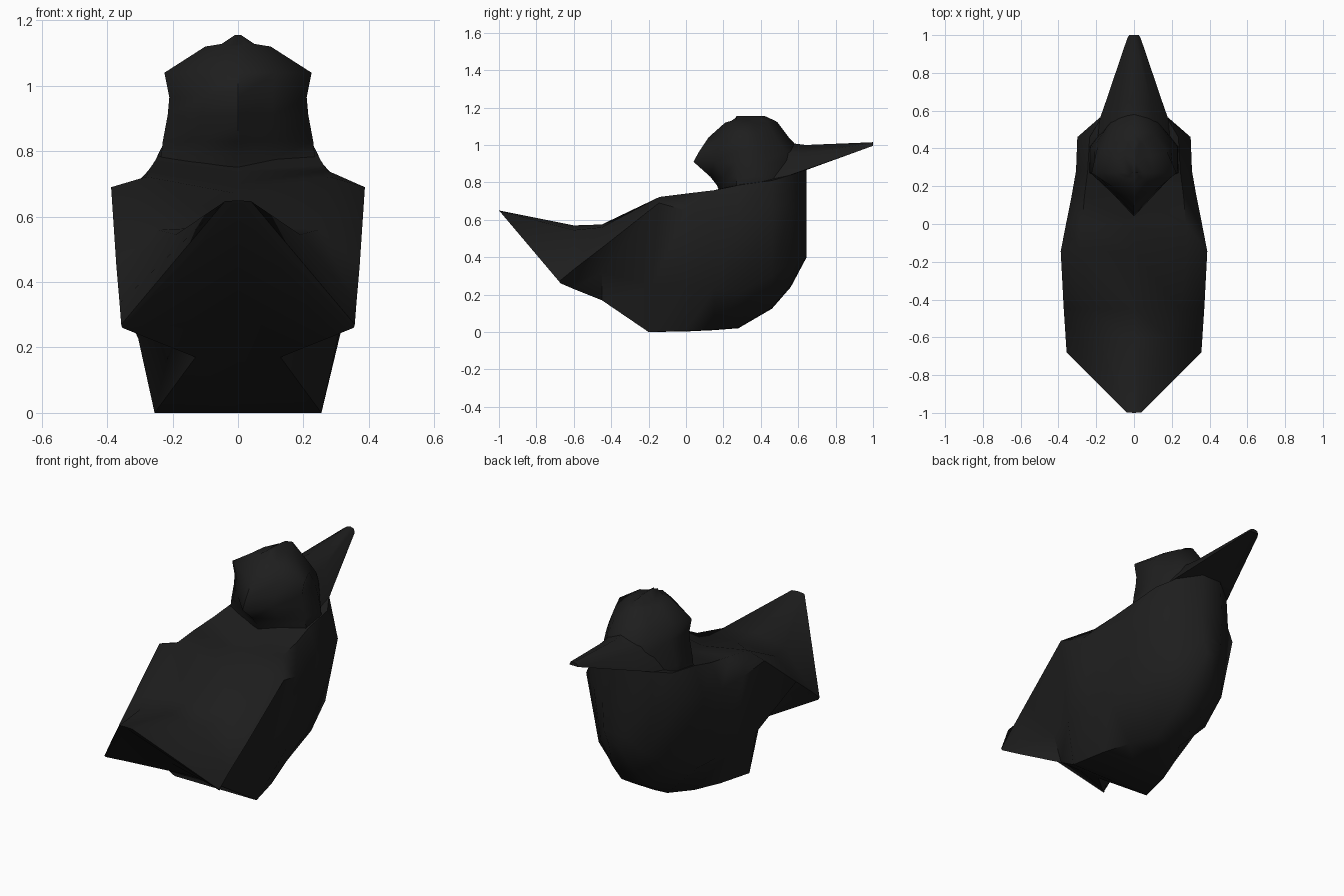
import bpy, bmesh, math

if "Cube" in bpy.data.objects:
    bpy.data.objects.remove(bpy.data.objects["Cube"])

black = bpy.data.materials.new("soft_black")
black.diffuse_color = (0.013, 0.013, 0.013, 1)
black.use_nodes = True
black.node_tree.nodes["Principled BSDF"].inputs["Base Color"].default_value = black.diffuse_color


def loft(name, half_rings):
    """Skin mirrored half rings (first and last point on x = 0) and cap the ends."""
    bm = bmesh.new()
    rings = []
    for half in half_rings:
        full = list(half) + [(-x, y, z) for x, y, z in reversed(half[1:-1])]
        rings.append([bm.verts.new(p) for p in full])
    n = len(rings[0])
    for a, b in zip(rings, rings[1:]):
        for i in range(n):
            j = (i + 1) % n
            bm.faces.new((a[i], a[j], b[j], b[i]))
    for r in (rings[0], rings[-1]):
        bm.faces.new(r)
    bmesh.ops.remove_doubles(bm, verts=bm.verts, dist=0.0005)
    bmesh.ops.triangulate(bm, faces=[f for f in bm.faces if len(f.verts) > 4])
    bmesh.ops.recalc_face_normals(bm, faces=bm.faces)
    me = bpy.data.meshes.new(name)
    bm.to_mesh(me)
    bm.free()
    me.materials.append(black)
    ob = bpy.data.objects.new(name, me)
    bpy.context.collection.objects.link(ob)
    bpy.ops.object.select_all(action='DESELECT')
    ob.select_set(True)
    bpy.context.view_layer.objects.active = ob
    bpy.ops.object.shade_smooth_by_angle(angle=math.radians(60))
    return ob


def section(y, pts, lean=0.0):
    """Upright section at y; lean shifts it along y with height."""
    return [(x, y + lean * z, z) for x, z in pts]


# Body with folded wings: sections from tail to breast, underside to back
tail_rim = [(x, -0.67 - 0.33 * (z - 0.26) / 0.39, z) for x, z in
            [(0, .635), (.353, .26), (.355, .262), (.357, .27), (.04, .647), (0, .65)]]
loft("body", [
    tail_rim,
    section(-.60, [(0, .295), (.28, .23), (.31, .27), (.362, .335), (.19, .545), (0, .57)]),
    section(-.45, [(0, .17), (.13, .17), (.18, .32), (.372, .45), (.246, .56), (0, .575)]),
    section(-.20, [(0, 0), (.255, 0), (.31, .25), (.388, .69), (.28, .722), (0, .67)], .08),
    section(0.0, [(0, .003), (.21, .006), (.315, .25), (.36, .65), (.275, .74), (0, .70)]),
    section(.15, [(0, .01), (.155, .012), (.295, .23), (.33, .63), (.262, .758), (0, .74)]),
    section(.28, [(0, .02), (.08, .025), (.26, .21), (.307, .64), (.245, .785), (0, .79)]),
    section(.46, [(0, .125), (.08, .13), (.222, .30), (.30, .67), (.235, .81), (0, .85)]),
    section(.56, [(0, .24), (.07, .25), (.14, .37), (.185, .67), (.175, .84), (0, .87)]),
    section(.645, [(0, .40), (.03, .41), (.06, .48), (.07, .66), (.06, .87), (0, .88)]),
])

# Head: level rings given as height, half width, back y, front y, front taper
head = []
for z, w, back, front, taper in [
        (.70, .22, .20, .60, 1), (.785, .235, .165, .62, 1), (.83, .23, .13, .62, 1),
        (.91, .215, .04, .63, .97), (.965, .21, .07, .62, .92), (1.04, .225, .12, .55, .78),
        (1.12, .10, .21, .49, .9), (1.128, .05, .24, .48, 1), (1.155, .01, .29, .42, 1)]:
    side = min(.27, (back + front) / 2)
    head.append([(0, back, z), (w * .5, back + (side - back) * .5, z), (w, side, z),
                 (w * taper, side + (front - side) * .4, z),
                 (w * .6 * taper, front - (front - side) * .25, z), (0, front, z)])
loft("head", head)

# Beak: broad base inside the head, tapering to a blunt tip
loft("beak", [
    section(.42, [(0, .80), (.20, .80), (.11, .97), (0, 1.02)]),
    section(.56, [(0, .835), (.18, .84), (.10, .955), (0, 1.01)]),
    section(.64, [(0, .865), (.152, .868), (.09, .955), (0, 1.0)]),
    section(.985, [(0, .99), (.035, .99), (.025, 1.008), (0, 1.014)]),
    section(1.0, [(0, .995), (.025, .995), (.02, 1.01), (0, 1.015)]),
])
